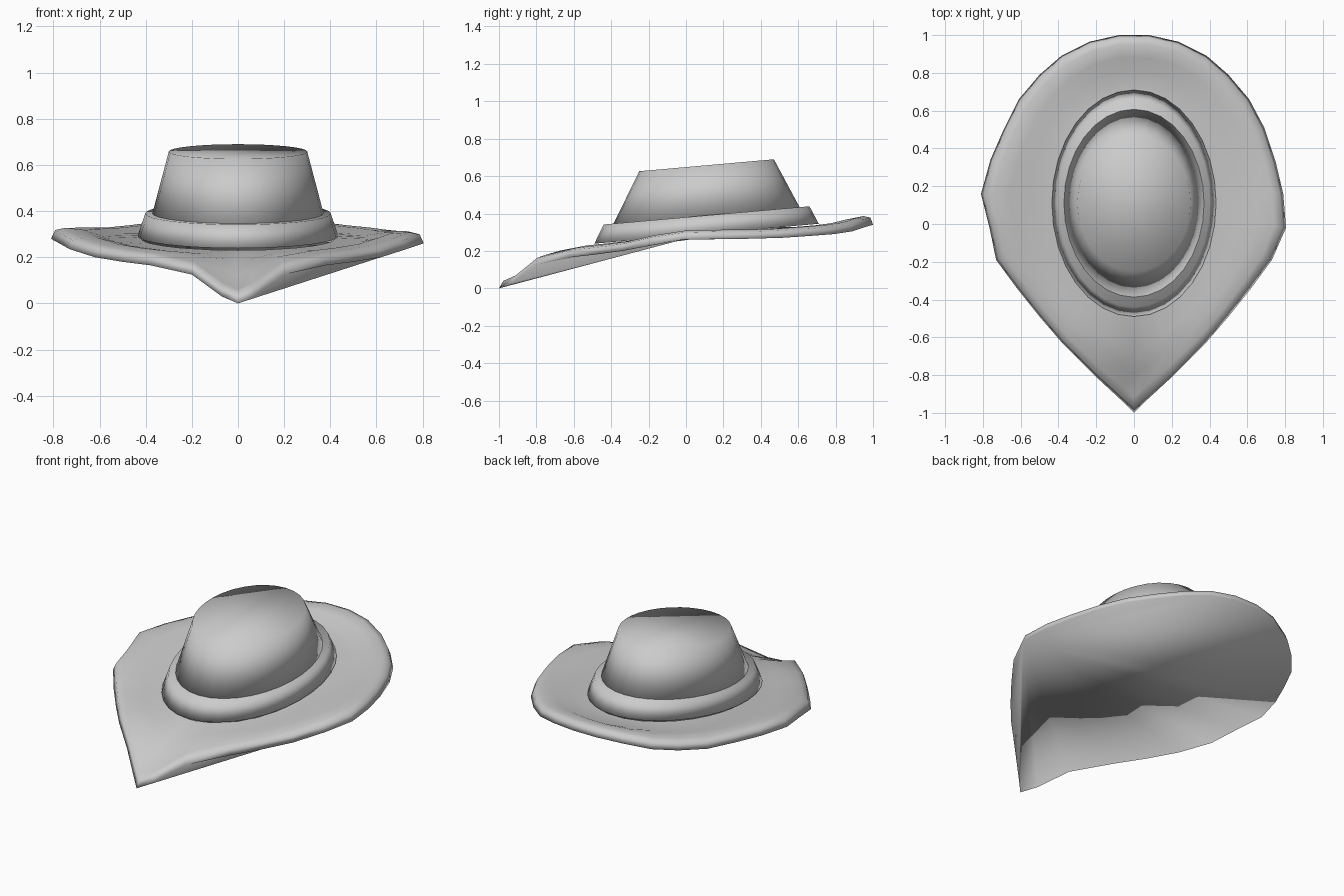
import bpy
import math

if "Cube" in bpy.data.objects:
    bpy.data.objects.remove(bpy.data.objects["Cube"])

SEG = 32
CY = 0.11      # centre of the crown in y
TILT = 0.0885  # crown and band lean back


def make(name, verts, faces):
    me = bpy.data.meshes.new(name)
    me.from_pydata(verts, [], faces)
    me.update()
    me.shade_smooth()
    ob = bpy.data.objects.new(name, me)
    bpy.context.collection.objects.link(ob)
    return ob


def bridge(rings, n):
    return [(r * n + i, r * n + (i + 1) % n, (r + 1) * n + (i + 1) % n, (r + 1) * n + i)
            for r in range(rings - 1) for i in range(n)]


def tilted_cone(name, rings):
    """Capped stack of tilted ellipses given as (rx, ry, centre z)."""
    verts = []
    for rx, ry, z in rings:
        for i in range(SEG):
            a = math.tau * i / SEG
            y = ry * math.sin(a)
            verts.append((rx * math.cos(a), CY + y, z + TILT * y))
    faces = bridge(len(rings), SEG)
    last = (len(rings) - 1) * SEG
    faces.append(tuple(reversed(range(SEG))))
    faces.append(tuple(range(last, last + SEG)))
    return make(name, verts, faces)


# Crown and hat band
tilted_cone("crown", [(0.375, 0.505, 0.375), (0.30, 0.36, 0.658)])
tilted_cone("hat_band", [(0.435, 0.60, 0.292), (0.402, 0.55, 0.39)])

# Lower edge of the brim, from the front tip round the right side to the back
right = [(0, -1, 0), (.07, -.93, .03), (.2, -.81, .125), (.38, -.63, .165),
         (.5, -.49, .18), (.62, -.34, .2), (.73, -.19, .235), (.805, -.02, .26),
         (.79, .16, .265), (.75, .33, .265), (.69, .51, .27), (.61, .66, .28),
         (.5, .79, .29), (.385, .89, .305), (.235, .965, .33), (.08, 1, .34)]
# Left side is slightly different around its widest point
swap = {7: (.765, -.02, .255), 8: (.81, .16, .28), 9: (.76, .34, .28), 10: (.69, .5, .28)}
left = [swap.get(i, p) for i, p in enumerate(right)][1:]
edge = right + [(-x, y, z) for x, y, z in reversed(left)]
n = len(edge)

# Brim profile: (blend towards the band, z blend, lift)
profile = [(0, 0, 0), (.045, .01, .038), (.16, .06, .047), (.38, .38, .036),
           (.62, .78, .006), (1, 1, 0)]
verts = []
for t, tz, lift in profile:
    for x, y, z in edge:
        dx, dy = x / .42, (y - CY) / .585
        d = math.hypot(dx, dy)
        ix, iy = x / d, CY + (y - CY) / d
        iz = .282 + TILT * (iy - CY)
        verts.append((x + (ix - x) * t, y + (iy - y) * t, z + (iz - z) * tz + lift))
faces = bridge(len(profile), n)
# Underside spanned from the widest point on the right
k = 7
faces += [(k, (k + i + 1) % n, (k + i) % n) for i in range(1, n - 1)]
make("brim", verts, faces)
